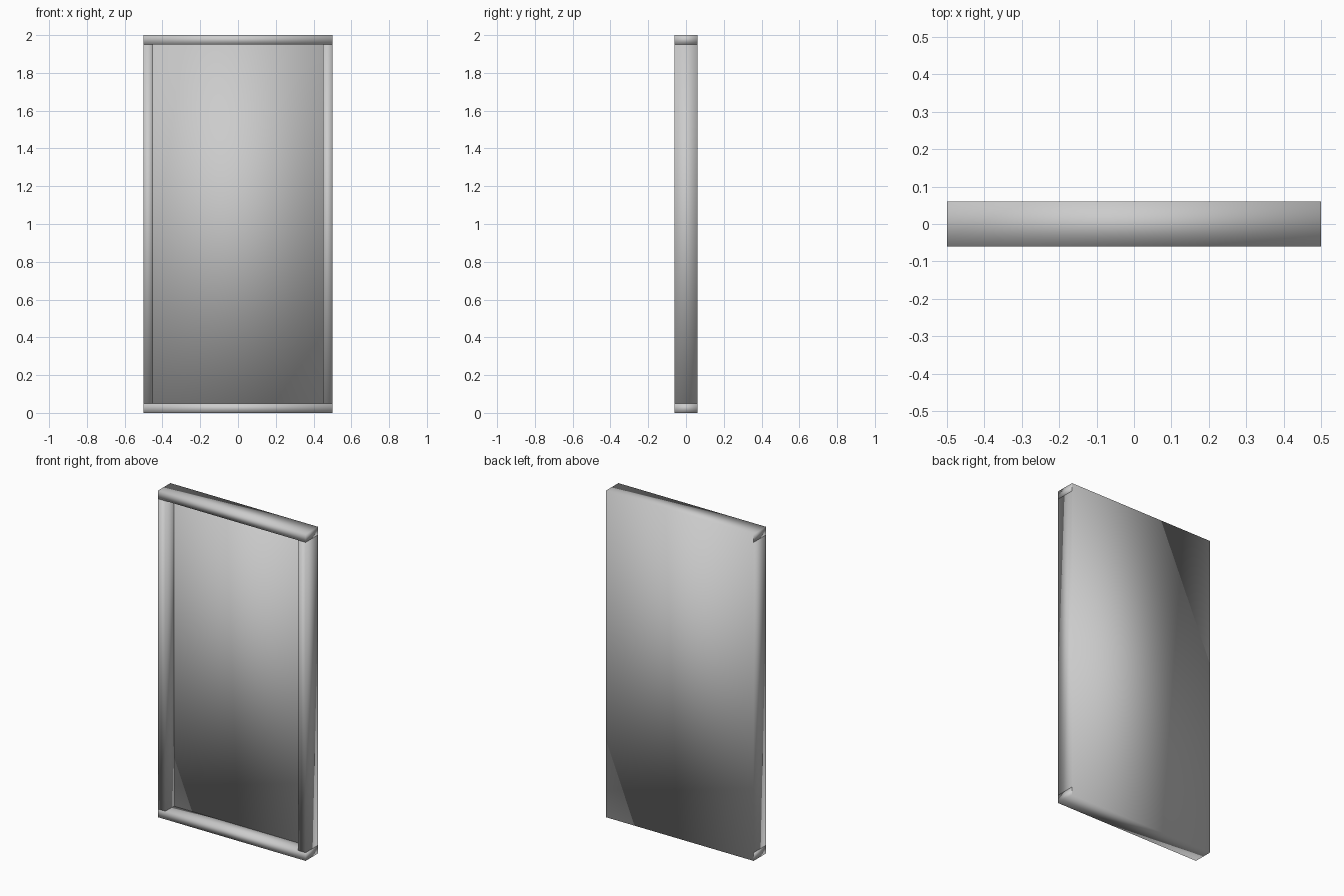
import bpy

if "Cube" in bpy.data.objects:
    bpy.data.objects.remove(bpy.data.objects["Cube"])

W, D, H, T = 1.0, 0.12, 2.0, 0.05   # overall width, depth, height, frame bar size


def box(name, lo, hi):
    """Softly shaded box between two opposite corners."""
    centre = [(a + b) / 2 for a, b in zip(lo, hi)]
    bpy.ops.mesh.primitive_cube_add(size=1, location=centre)
    obj = bpy.context.object
    obj.name = name
    obj.scale = [b - a for a, b in zip(lo, hi)]
    bpy.ops.object.transform_apply(location=False, rotation=False, scale=True)
    bpy.ops.object.shade_smooth()
    return obj


# Top and bottom rails across the full width
for name, z in (("bottom_rail", 0), ("top_rail", H - T)):
    box(name, (-W / 2, -D / 2, z), (W / 2, D / 2, z + T))

# Side stiles between the rails
for name, x in (("left_stile", -W / 2), ("right_stile", W / 2 - T)):
    box(name, (x, -D / 2, T), (x + T, D / 2, H - T))

# Back panel: deep recess in front, flush with the frame behind
E = 0.001
box("back_panel", (-W / 2 + E, 0.022, E), (W / 2 - E, D / 2 + E / 2, H - E))
